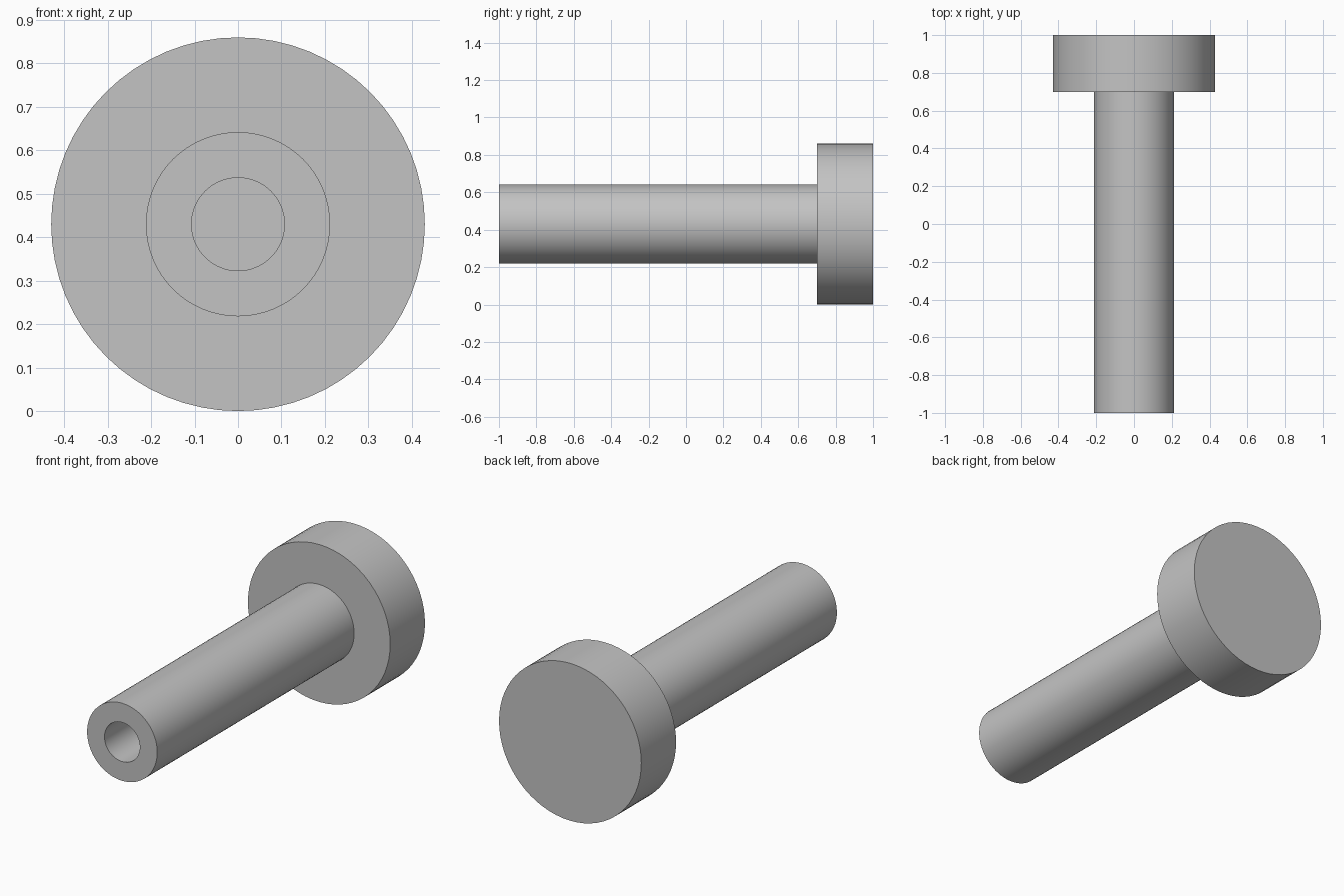
import bpy, bmesh, math
from mathutils import Matrix, Vector

cube = bpy.data.objects.get("Cube")
if cube:
    bpy.data.objects.remove(cube, do_unlink=True)

SIDES = 64
HEAD_R, SHAFT_R, BORE_R = 0.43, 0.212, 0.107
FRONT, SHOULDER, BACK = -1.0, 0.7, 1.0
BORE_END = SHOULDER

grey = bpy.data.materials.new("plain grey")
grey.use_nodes = True
colour = (0.55, 0.55, 0.55, 1)
grey.diffuse_color = colour
grey.node_tree.nodes["Principled BSDF"].inputs["Base Color"].default_value = colour


def lathe(name, profile):
    """Spin (radius, y) points around the pin's long axis."""
    bm = bmesh.new()
    verts = [bm.verts.new((r, y, 0)) for r, y in profile]
    edges = [bm.edges.new(pair) for pair in zip(verts, verts[1:])]
    bmesh.ops.spin(bm, geom=verts + edges, cent=(0, 0, 0), axis=(0, 1, 0),
                   angle=math.tau, steps=SIDES, use_duplicate=False)
    bmesh.ops.remove_doubles(bm, verts=bm.verts, dist=0.0001)
    bmesh.ops.recalc_face_normals(bm, faces=bm.faces)
    mesh = bpy.data.meshes.new(name)
    bm.to_mesh(mesh)
    bm.free()
    mesh.materials.append(grey)
    obj = bpy.data.objects.new(name, mesh)
    obj.location.z = HEAD_R
    bpy.context.collection.objects.link(obj)
    bpy.ops.object.select_all(action='DESELECT')
    obj.select_set(True)
    bpy.context.view_layer.objects.active = obj
    bpy.ops.object.shade_smooth_by_angle(angle=math.radians(30))
    return obj


# One solid: blind bore, tubular shaft and disc head
lathe("headed_pin", [
    (0, BORE_END), (BORE_R, BORE_END), (BORE_R, FRONT),
    (SHAFT_R, FRONT), (SHAFT_R, SHOULDER),
    (HEAD_R, SHOULDER), (HEAD_R, BACK), (0, BACK),
])
